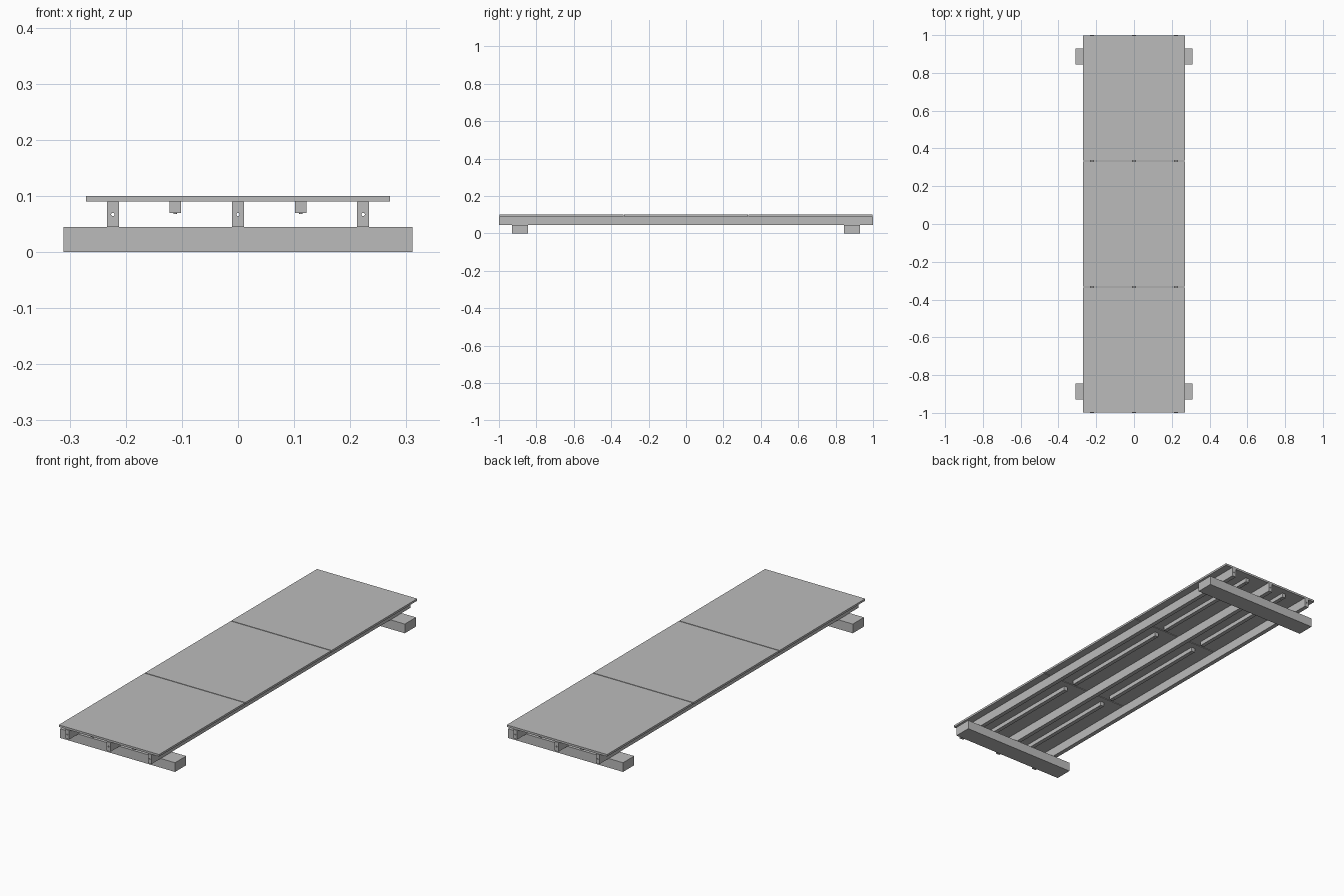
import bpy
import bmesh
from mathutils import Matrix, Vector

if "Cube" in bpy.data.objects:
    bpy.data.objects.remove(bpy.data.objects["Cube"], do_unlink=True)

grey = bpy.data.materials.new("plain_grey")
grey.use_nodes = True
colour = (0.5, 0.5, 0.5, 1)
grey.diffuse_color = colour
grey.node_tree.nodes["Principled BSDF"].inputs["Base Color"].default_value = colour


def finish(name, bm):
    mesh = bpy.data.meshes.new(name)
    bm.to_mesh(mesh)
    bm.free()
    mesh.materials.append(grey)
    obj = bpy.data.objects.new(name, mesh)
    bpy.context.collection.objects.link(obj)
    return obj


def box(name, low, high):
    low, high = Vector(low), Vector(high)
    bm = bmesh.new()
    bmesh.ops.create_cube(bm, size=1)
    bmesh.ops.scale(bm, vec=high - low, verts=bm.verts)
    bmesh.ops.translate(bm, vec=(low + high) / 2, verts=bm.verts)
    return finish(name, bm)


def rod(name, centre, radius, length, axis="Z"):
    bm = bmesh.new()
    bmesh.ops.create_cone(bm, cap_ends=True, segments=16, radius1=radius,
                          radius2=radius, depth=length)
    if axis == "Y":
        bmesh.ops.rotate(bm, verts=bm.verts, matrix=Matrix.Rotation(1.5707963, 3, "X"))
    bmesh.ops.translate(bm, vec=centre, verts=bm.verts)
    return finish(name, bm)


# Cross feet at both ends
for end, y in (("front", -0.887), ("back", 0.887)):
    box(end + "_foot", (-0.311, y - 0.043, 0), (0.311, y + 0.043, 0.045))

# Long beams, each bored from end to end
for side, x in (("right", -0.223), ("middle", 0), ("left", 0.223)):
    beam = box(side + "_beam", (x - 0.0105, -1, 0.045), (x + 0.0105, 1, 0.09))
    bore = rod(side + "_bore_cutter", (x, 0, 0.067), 0.003, 2.2, "Y")
    bore.hide_render = True
    bore.hide_set(True)
    cut = beam.modifiers.new("bore", "BOOLEAN")
    cut.operation = "DIFFERENCE"
    cut.solver = "EXACT"
    cut.object = bore

# Three deck panels, each stiffened by two battens
for part, y in (("front", -0.666), ("middle", 0), ("back", 0.666)):
    box(part + "_panel", (-0.271, y - 0.331, 0.09), (0.271, y + 0.331, 0.1))
    for side, x in (("right", -0.112), ("left", 0.112)):
        box(f"{part}_{side}_batten", (x - 0.01, y - 0.3, 0.07), (x + 0.01, y + 0.3, 0.09))
        for tip in (-0.28, 0.28):
            rod(f"{part}_{side}_screw", (x, y + tip, 0.07), 0.003, 0.004)
